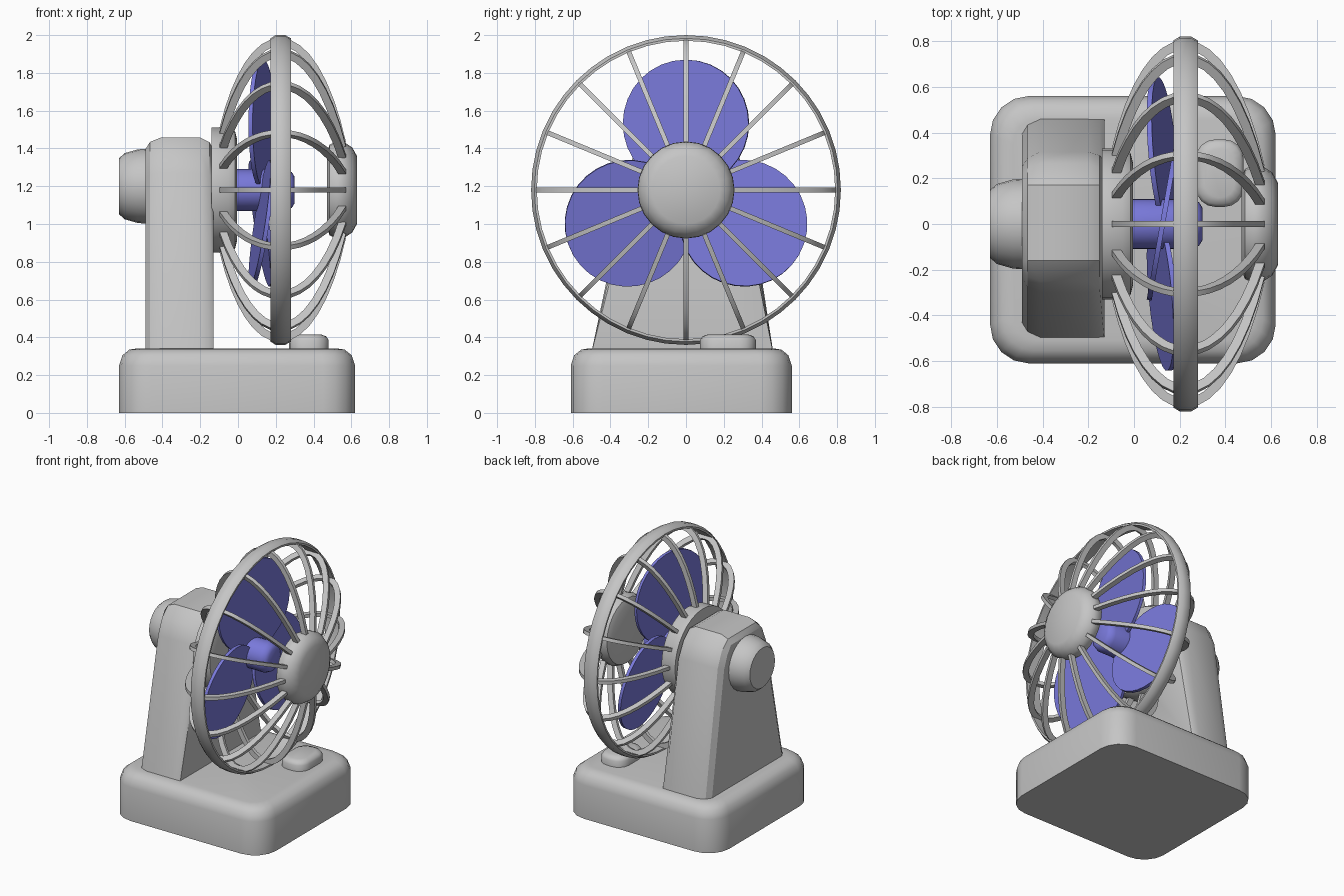
import bpy, bmesh, math
from mathutils import Matrix, Vector

if "Cube" in bpy.data.objects:
    bpy.data.objects.remove(bpy.data.objects["Cube"])

CZ = 1.18  # height of the fan axis


def material(name, rgb):
    m = bpy.data.materials.new(name)
    m.diffuse_color = (*rgb, 1)
    m.use_nodes = True
    m.node_tree.nodes["Principled BSDF"].inputs["Base Color"].default_value = m.diffuse_color
    return m


GREY = material("light grey", (0.56, 0.56, 0.56))
PURPLE = material("violet blue", (0.19, 0.19, 0.70))


def finish(name, bm, mat, angle=40):
    bmesh.ops.recalc_face_normals(bm, faces=bm.faces)
    me = bpy.data.meshes.new(name)
    bm.to_mesh(me)
    bm.free()
    me.materials.append(mat)
    ob = bpy.data.objects.new(name, me)
    bpy.context.collection.objects.link(ob)
    bpy.ops.object.select_all(action='DESELECT')
    ob.select_set(True)
    bpy.context.view_layer.objects.active = ob
    bpy.ops.object.shade_smooth_by_angle(angle=math.radians(angle))
    return ob


def loft(bm, rings, closed=False):
    """Skin equal-length rings of points; cap the ends unless closed."""
    vs = [[bm.verts.new(p) for p in r] for r in rings]
    pairs = list(zip(vs, vs[1:])) + ([(vs[-1], vs[0])] if closed else [])
    for a, b in pairs:
        for i in range(len(a)):
            j = (i + 1) % len(a)
            bm.faces.new((a[i], a[j], b[j], b[i]))
    if not closed:
        bm.faces.new(vs[0])
        bm.faces.new(vs[-1])


def lathe(name, profile, mat, cz=CZ, seg=32, closed=False):
    """Turn an (x, radius) profile about the fan axis."""
    bm = bmesh.new()
    turn = [2 * math.pi * i / seg for i in range(seg)]
    loft(bm, [[(x, r * math.cos(t), cz + r * math.sin(t)) for t in turn]
              for x, r in profile], closed)
    return finish(name, bm, mat)


def rounded_box(name, x0, x1, y0, y1, radius, levels, mat, steps=4):
    """Rounded rectangle stacked through (z, inset) levels."""
    bm = bmesh.new()
    rings = []
    for z, inset in levels:
        r = radius - inset * 0.6
        ring = []
        for q, (sx, sy) in enumerate([(1, 1), (-1, 1), (-1, -1), (1, -1)]):
            cx = x1 - inset - r if sx > 0 else x0 + inset + r
            cy = y1 - inset - r if sy > 0 else y0 + inset + r
            for k in range(steps + 1):
                a = (q + k / steps) * math.pi / 2
                ring.append((cx + r * math.cos(a), cy + r * math.sin(a), z))
        rings.append(ring)
    loft(bm, rings)
    return finish(name, bm, mat)


# Base and its control button
rounded_box("base", -0.63, 0.62, -0.61, 0.56, 0.17,
            [(0, 0), (0.25, 0), (0.305, 0.018), (0.335, 0.055), (0.342, 0.10)], GREY)
rounded_box("button", 0.27, 0.48, 0.075, 0.37, 0.085,
            [(0.33, 0), (0.385, 0), (0.405, 0.012), (0.415, 0.04)], GREY)

# Tapered support column, bevelled at the back and top
bm = bmesh.new()
rings = []
for x, side, top in [(-0.49, 0.065, 0.06), (-0.465, 0.025, 0.022), (-0.41, 0, 0),
                     (-0.20, 0, 0), (-0.15, 0, 0.025), (-0.13, 0, 0.065)]:
    rings.append([(x, -0.505 + side, 0.3), (x, 0.465 - side, 0.3),
                  (x, 0.315 - max(side, top * 0.6), 1.27 - top * 0.4),
                  (x, 0.265 - max(side, top) * 0.8, 1.385 - top * 0.8),
                  (x, 0.17, 1.457 - top), (x, -0.16, 1.457 - top),
                  (x, -0.25 + max(side, top) * 0.8, 1.385 - top * 0.8),
                  (x, -0.30 + max(side, top * 0.6), 1.27 - top * 0.4)])
loft(bm, rings)
finish("support_column", bm, GREY, 30)

# Turned parts along the fan axis
lathe("motor_cap", [(-0.45, 0.20), (-0.53, 0.195), (-0.60, 0.175), (-0.63, 0.148)],
      GREY, cz=1.20, seg=24)
lathe("rear_disc", [(-0.14, 0.33), (-0.05, 0.33), (-0.015, 0.31), (-0.005, 0.27)], GREY)
lathe("front_cap", [(0.47, 0.20), (0.485, 0.24), (0.52, 0.257), (0.56, 0.255),
                    (0.605, 0.225), (0.63, 0.18)], GREY, seg=24)
lathe("blade_hub", [(-0.02, 0.11), (0.25, 0.11), (0.285, 0.095), (0.30, 0.07)],
      PURPLE, seg=24)
lathe("guard_ring", [(0.172, 0.79), (0.172, 0.803), (0.20, 0.82), (0.25, 0.82),
                     (0.28, 0.803), (0.28, 0.79)], GREY, seg=48, closed=True)

# Sixteen bowed guard ribs
path = []
t0 = math.radians(35)
for i in range(17):
    t = t0 + (math.pi - 2 * t0) * i / 16
    rise = (math.sin(t) - math.sin(t0)) / (1 - math.sin(t0))
    c = -math.cos(t) / math.cos(t0)
    start, half = (0.325, 0.30) if c < 0 else (0.25, 0.33)
    path.append(Vector((0.222 + half * c, 0, start + (0.785 - start) * rise)))
section = []
for i, p in enumerate(path):
    d = (path[min(i + 1, 16)] - path[max(i - 1, 0)]).normalized()
    n = Vector((-d.z, 0, d.x)) * 0.02
    w = Vector((0, 0.0125, 0))
    section.append([p + n + w, p + n - w, p - n - w, p - n + w])
bm = bmesh.new()
for k in range(16):
    m = Matrix.Translation((0, 0, CZ)) @ Matrix.Rotation(k * math.pi / 8, 4, 'X')
    loft(bm, [[m @ v for v in ring] for ring in section])
finish("guard_ribs", bm, GREY)

# Three pitched round blades
for k in range(3):
    bm = bmesh.new()
    m = (Matrix.Translation((0.125, 0, CZ)) @ Matrix.Rotation(k * 2 * math.pi / 3, 4, 'X')
         @ Matrix.Rotation(math.radians(-10), 4, 'Z'))
    loft(bm, [[m @ Vector((x, 0.338 * math.cos(a), 0.352 + 0.338 * math.sin(a)))
               for a in [2 * math.pi * i / 32 for i in range(32)]]
              for x in (-0.011, 0.011)])
    finish("blade_%d" % (k + 1), bm, PURPLE)
